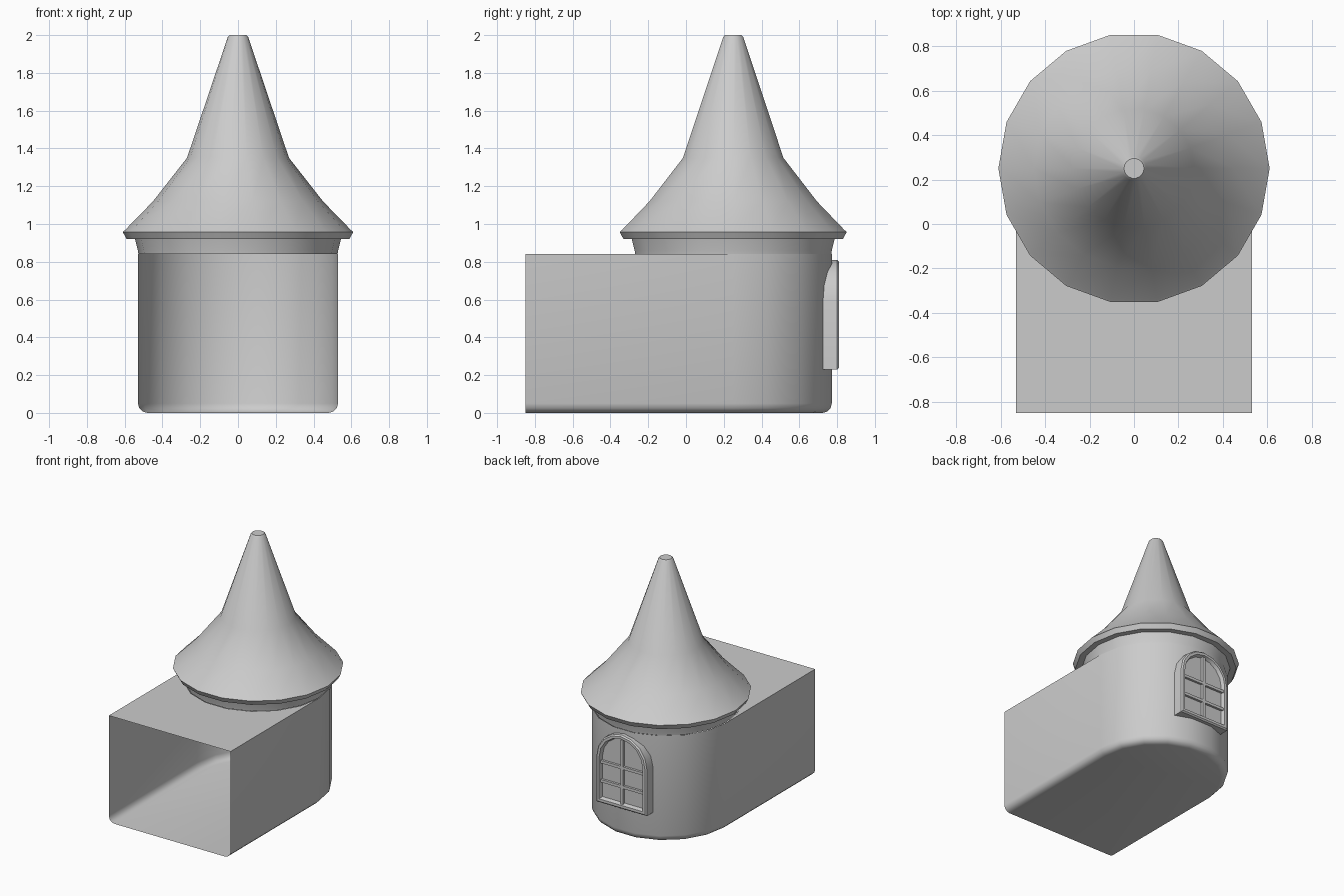
import bpy, bmesh
from math import sin, cos, pi, radians

if "Cube" in bpy.data.objects:
    bpy.data.objects.remove(bpy.data.objects["Cube"])

SIDES, CY, R, FRONT, TOP = 18, 0.25, 0.53, -0.85, 0.84


def make(name, build, angle=35):
    bm = bmesh.new()
    build(bm)
    bmesh.ops.remove_doubles(bm, verts=bm.verts, dist=1e-5)
    bmesh.ops.recalc_face_normals(bm, faces=bm.faces)
    me = bpy.data.meshes.new(name)
    bm.to_mesh(me)
    bm.free()
    me.shade_smooth()
    me.set_sharp_from_angle(angle=radians(angle))
    ob = bpy.data.objects.new(name, me)
    bpy.context.collection.objects.link(ob)
    return ob


def bridge(bm, loops, closed=True):
    rings = [[bm.verts.new(p) for p in loop] for loop in loops]
    n = len(rings[0])
    for a, b in zip(rings, rings[1:]):
        for i in range(n if closed else n - 1):
            j = (i + 1) % n
            bm.faces.new((a[i], a[j], b[j], b[i]))
    return rings


def arc(r, z, start, end, n):
    return [(r * cos(start + (end - start) * i / n),
             CY + r * sin(start + (end - start) * i / n), z) for i in range(n + 1)]


# Hall: U-shaped walls with rounded foot, open at the front
def hall(bm):
    def u_loop(inset, z):
        r = R - inset
        return [(r, FRONT, z)] + arc(r, z, 0, pi, SIDES // 2) + [(-r, FRONT, z)]
    rings = bridge(bm, [u_loop(0.05, 0), u_loop(0.025, 0.007), u_loop(0.007, 0.025),
                        u_loop(0, 0.05), u_loop(0, TOP)], closed=False)
    bm.faces.new(rings[0])
    # flat roof in front of the tower
    bm.faces.new([bm.verts.new(p) for p in
                  [(-R, FRONT, TOP), (R, FRONT, TOP)] + arc(R, TOP, 0, -pi, SIDES // 2)])


make("hall_walls", hall)


# Tower collar and flared conical roof
def tower(bm):
    profile = [(0.527, TOP), (0.53, 0.86), (0.545, 0.92), (0.59, 0.92), (0.61, 0.958),
               (0.598, 0.968), (0.45, 1.12), (0.27, 1.35), (0.054, 1.99), (0.045, 2.0)]
    rings = bridge(bm, [arc(r, z, 0, 2 * pi, SIDES)[:-1] for r, z in profile])
    bm.faces.new(rings[-1])


make("tower_roof", tower)


# Arched window: outline shrunk by an offset, seated on the curved wall
def wall_y(x):
    pts = arc(R, 0, 0, pi / 2 + pi / 18, 5)
    for (x0, y0, _), (x1, y1, _) in zip(pts, pts[1:]):
        if x1 <= abs(x) <= x0:
            return y0 + (y1 - y0) * (abs(x) - x0) / (x1 - x0)
    return CY + R * cos(pi / 18)


def arch(off, y=None):
    w = 0.22 - off
    pts = [(-w, 0.23 + off), (-0.092, 0.23 + off), (0.092, 0.23 + off), (w, 0.23 + off)]
    pts += [(w * cos(pi * i / 8), 0.59 + w * sin(pi * i / 8)) for i in range(9)]
    return [(x, wall_y(x) if y is None else y, z) for x, z in pts]


def window(bm):
    rings = bridge(bm, [arch(0), arch(0, 0.80), arch(0.01, 0.81), arch(0.03, 0.81),
                        arch(0.04, 0.782)])
    bm.faces.new(rings[-1])


make("window_frame", window, 25)


# Glazing bars: one upright, two crossbars
def bars(bm):
    for x, z, w, h in [(0, 0.51, 0.024, 0.52), (0, 0.40, 0.37, 0.022), (0, 0.55, 0.37, 0.022)]:
        res = bmesh.ops.create_cube(bm, size=1)
        for v in res["verts"]:
            v.co = (x + v.co.x * w, 0.79 + v.co.y * 0.02, z + v.co.z * h)


make("window_bars", bars)
